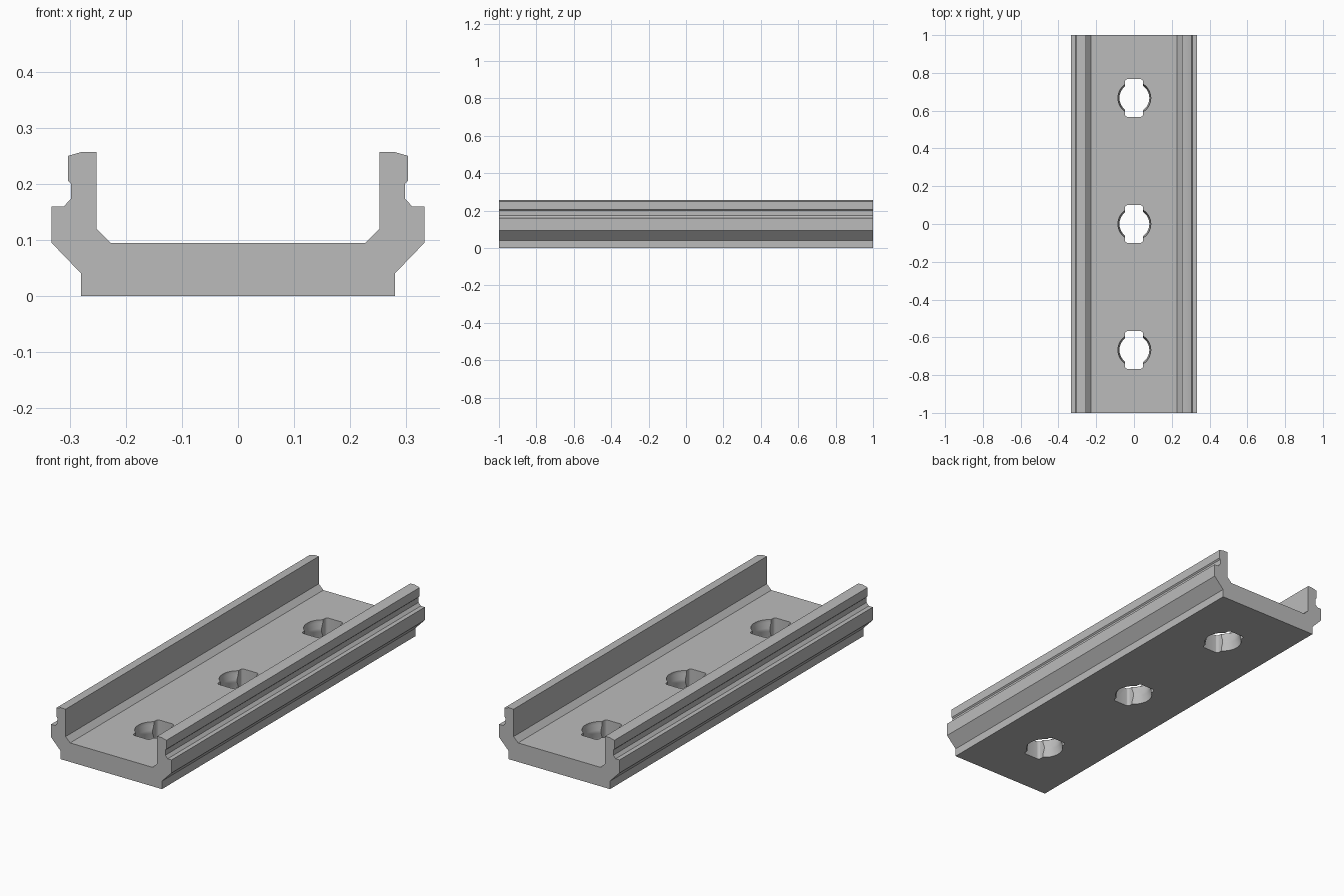
import bpy, bmesh, math

cube = bpy.data.objects.get("Cube")
if cube:
    bpy.data.objects.remove(cube, do_unlink=True)

grey = bpy.data.materials.new("plain grey")
grey.use_nodes = True
colour = (0.5, 0.5, 0.5, 1)
grey.diffuse_color = colour
grey.node_tree.nodes["Principled BSDF"].inputs["Base Color"].default_value = colour


def loft(name, rings):
    """Closed solid through matching rings of points."""
    bm = bmesh.new()
    loops = [[bm.verts.new(p) for p in ring] for ring in rings]
    n = len(loops[0])
    for a, b in zip(loops, loops[1:]):
        for i in range(n):
            j = (i + 1) % n
            bm.faces.new((a[i], a[j], b[j], b[i]))
    bm.faces.new(loops[0])
    bm.faces.new(loops[-1])
    bmesh.ops.recalc_face_normals(bm, faces=bm.faces[:])
    mesh = bpy.data.meshes.new(name)
    bm.to_mesh(mesh)
    bm.free()
    mesh.materials.append(grey)
    obj = bpy.data.objects.new(name, mesh)
    bpy.context.collection.objects.link(obj)
    return obj


def circle(radius, z, y, steps=48):
    turns = [2 * math.pi * i / steps for i in range(steps)]
    return [(radius * math.cos(a) + 0.002, y + radius * math.sin(a), z) for a in turns]


def slot(z, y, half_x=0.048, half_y=0.1, r=0.015, steps=5):
    """Rounded rectangle."""
    points = []
    for quarter, (sx, sy) in enumerate(((1, 1), (-1, 1), (-1, -1), (1, -1))):
        for i in range(steps):
            a = (quarter + i / (steps - 1)) * math.pi / 2
            points.append((sx * (half_x - r) + r * math.cos(a),
                           y + sy * (half_y - r) + r * math.sin(a), z))
    return points


# Channel: half of the cross-section, mirrored and extruded along y
half = [(0.28, 0), (0.28, 0.04), (0.333, 0.095), (0.333, 0.16), (0.311, 0.16),
        (0.298, 0.174), (0.298, 0.2), (0.304, 0.206), (0.304, 0.25),
        (0.28, 0.257), (0.253, 0.257), (0.253, 0.12), (0.228, 0.095)]
section = half + [(-x, z) for x, z in reversed(half)]
rail = loft("channel_rail", [[(x, y, z) for x, z in section] for y in (-1, 1)])

# Holes: a round bore, waisted at mid depth, crossed by a lengthwise slot
floor = 0.095
for y in (-0.667, 0, 0.667):
    bore = loft("bore_cutter", [circle(r, z, y) for r, z in (
        (0.087, -0.02), (0.087, 0.015), (0.079, 0.04),
        (0.079, 0.055), (0.087, floor - 0.015), (0.087, floor + 0.02))])
    notch = loft("slot_cutter", [slot(z, y) for z in (-0.03, floor + 0.03)])
    for cutter in (bore, notch):
        cutter.hide_render = True
        cut = rail.modifiers.new("hole", 'BOOLEAN')
        cut.operation = 'DIFFERENCE'
        cut.solver = 'EXACT'
        cut.object = cutter
        bpy.context.view_layer.objects.active = rail
        bpy.ops.object.modifier_apply(modifier=cut.name)
        bpy.data.objects.remove(cutter, do_unlink=True)

bpy.ops.object.select_all(action='DESELECT')
rail.select_set(True)
bpy.context.view_layer.objects.active = rail
bpy.ops.object.shade_smooth_by_angle(angle=math.radians(20))
